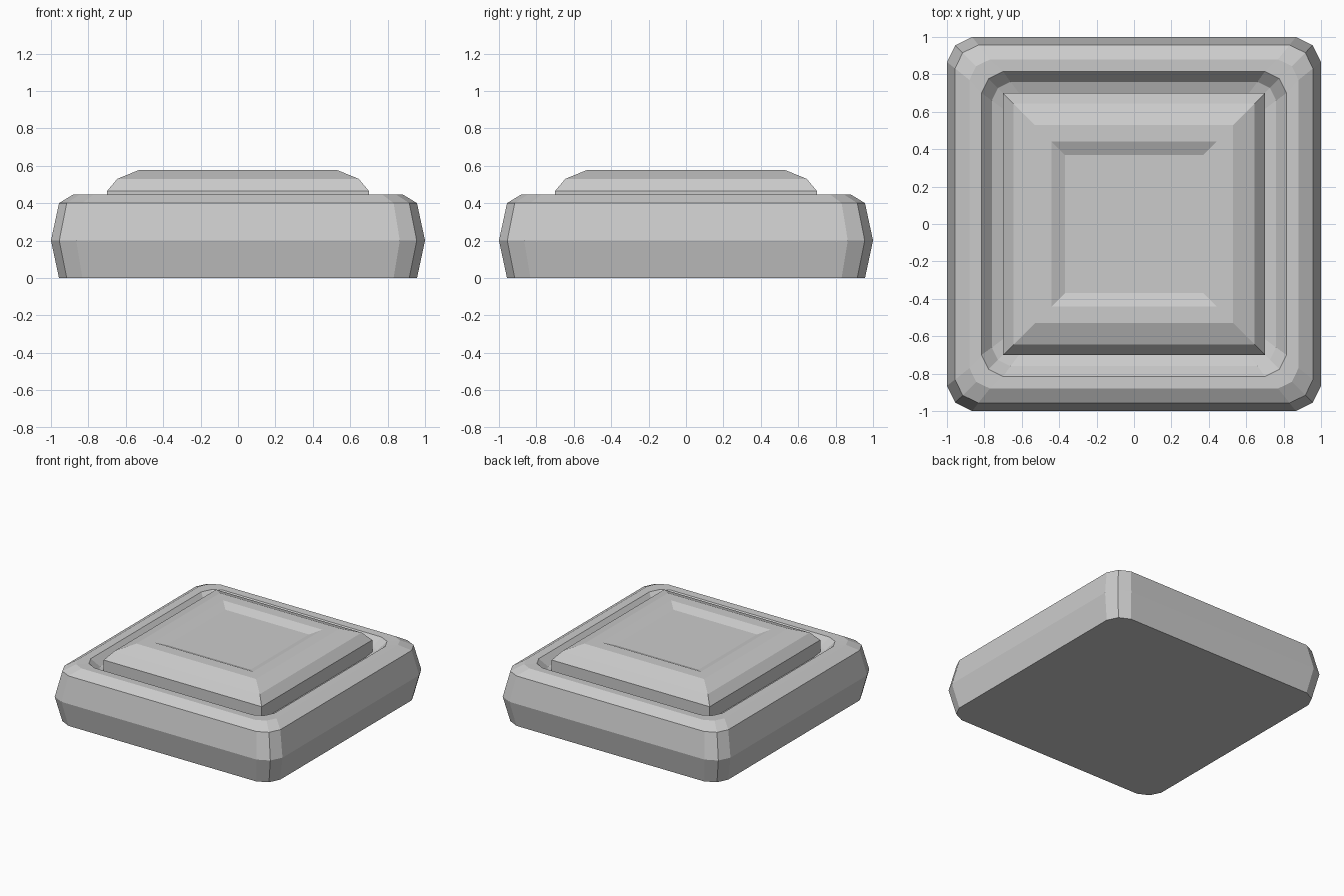
import bpy
import bmesh

old = bpy.data.objects.get("Cube")
if old:
    bpy.data.objects.remove(old, do_unlink=True)

grey = bpy.data.materials.new("light_grey")
grey.use_nodes = True
grey.diffuse_color = (0.6, 0.6, 0.6, 1)
grey.node_tree.nodes["Principled BSDF"].inputs["Base Color"].default_value = grey.diffuse_color


def square_ring(half, cut):
    """Square outline; each corner is rounded by two facets when cut > 0."""
    if cut:
        mid = half - cut * 0.33
        corner = [(half, half - cut), (mid, mid), (half - cut, half)]
    else:
        corner = [(half, half)]
    points = []
    for _ in range(4):
        points += corner
        corner = [(-y, x) for x, y in corner]
    return points


def loft(name, profile):
    """Stack square rings given as (half width, height, corner cut)."""
    bm = bmesh.new()
    rings = [[bm.verts.new((x, y, z)) for x, y in square_ring(half, cut)]
             for half, z, cut in profile]
    n = len(rings[0])
    for low, high in zip(rings, rings[1:]):
        for i in range(n):
            j = (i + 1) % n
            bm.faces.new((low[i], low[j], high[j], high[i]))
    bm.faces.new(rings[0][::-1])
    bm.faces.new(rings[-1])
    bmesh.ops.recalc_face_normals(bm, faces=bm.faces)
    mesh = bpy.data.meshes.new(name)
    bm.to_mesh(mesh)
    bm.free()
    mesh.materials.append(grey)
    obj = bpy.data.objects.new(name, mesh)
    bpy.context.collection.objects.link(obj)
    return obj


# Bulging base with a bevelled rim and a sunken groove
loft("base", [
    (0.957, 0.0, 0.125), (1.0, 0.2, 0.135), (0.957, 0.4, 0.125),
    (0.88, 0.447, 0.11), (0.815, 0.445, 0.115),
    (0.76, 0.38, 0.10), (0.68, 0.35, 0.08)])

# Raised centre pad with sharp corners and a shallow dished top
loft("centre_pad", [
    (0.70, 0.34, 0), (0.70, 0.465, 0), (0.645, 0.53, 0),
    (0.53, 0.577, 0), (0.44, 0.577, 0), (0.37, 0.547, 0)])
